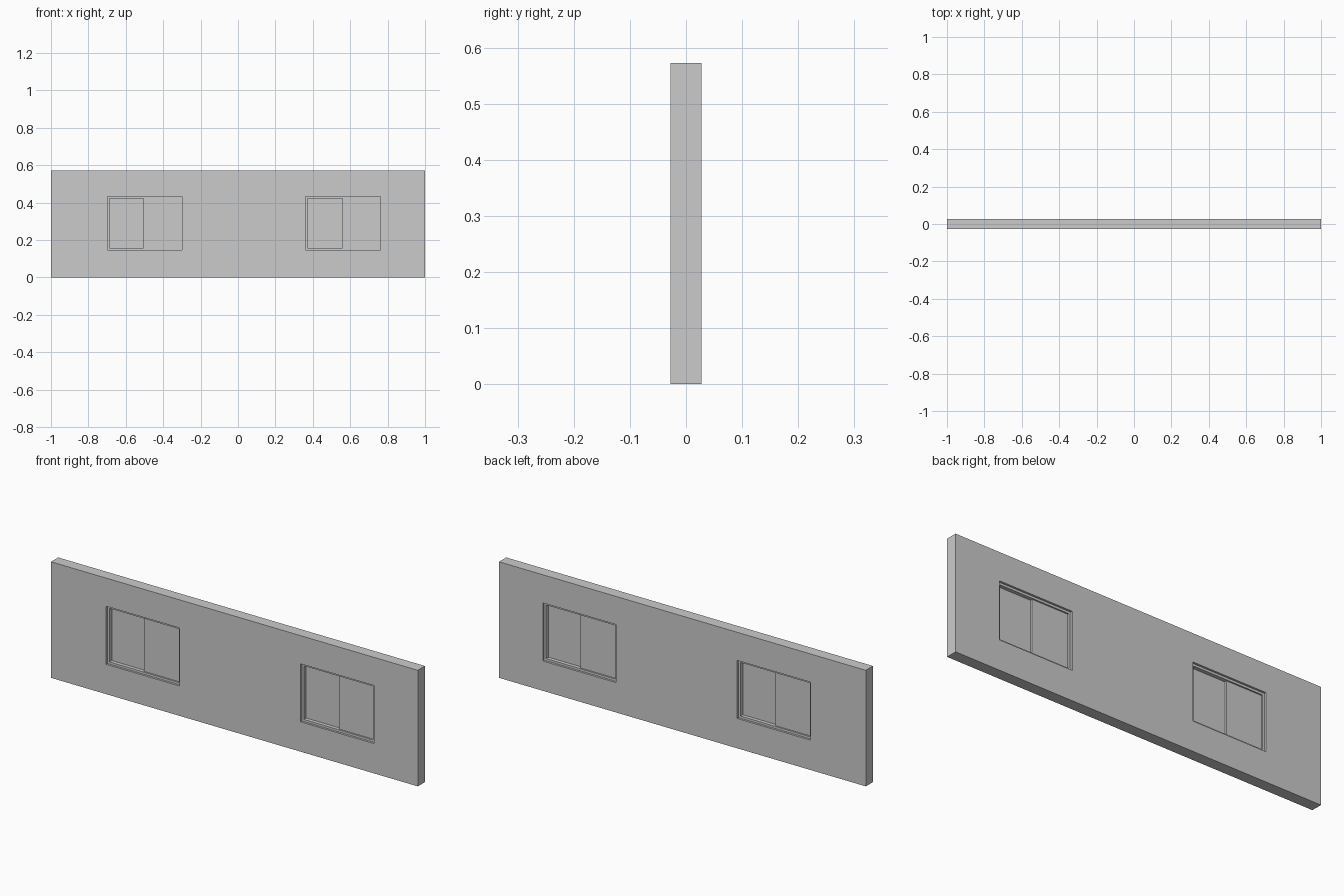
import bpy, bmesh

if "Cube" in bpy.data.objects:
    bpy.data.objects.remove(bpy.data.objects["Cube"])

WALL_Y, WALL_H = 0.028, 0.572
Z0, Z1 = 0.147, 0.433            # window opening heights
FRAME_W, FRAME_Y, PANE_Y = 0.011, 0.018, 0.011


def finish(name, bm):
    bmesh.ops.recalc_face_normals(bm, faces=bm.faces)
    me = bpy.data.meshes.new(name)
    bm.to_mesh(me)
    bm.free()
    ob = bpy.data.objects.new(name, me)
    bpy.context.collection.objects.link(ob)
    return ob


def box(name, x0, x1, y0, y1, z0, z1):
    bm = bmesh.new()
    bmesh.ops.create_cube(bm, size=1)
    for v in bm.verts:
        v.co.x = x1 if v.co.x > 0 else x0
        v.co.y = y1 if v.co.y > 0 else y0
        v.co.z = z1 if v.co.z > 0 else z0
    return finish(name, bm)


def ring(name, x0, x1, z0, z1, w, y):
    """Rectangular frame of bar width w, spanning -y to y."""
    bm = bmesh.new()
    loops = []
    for i in (0, w):
        pts = [(x0 + i, z0 + i), (x1 - i, z0 + i), (x1 - i, z1 - i), (x0 + i, z1 - i)]
        loops.append([bm.verts.new((px, -y, pz)) for px, pz in pts])
    a, b = loops
    faces = [bm.faces.new((a[k], a[(k + 1) % 4], b[(k + 1) % 4], b[k])) for k in range(4)]
    ext = bmesh.ops.extrude_face_region(bm, geom=faces, use_keep_orig=True)
    verts = [g for g in ext["geom"] if isinstance(g, bmesh.types.BMVert)]
    bmesh.ops.translate(bm, verts=verts, vec=(0, 2 * y, 0))
    return finish(name, bm)


# Wall slab
wall = box("wall", -1, 1, -WALL_Y, WALL_Y, 0, WALL_H)

# Each window: opening left, right, edge of front pane, edge of back pane
for side, x0, x1, front_edge, back_edge in (
        ("left", -0.699, -0.299, -0.506, -0.497),
        ("right", 0.361, 0.761, 0.559, 0.567)):
    # Opening through the wall
    cutter = box(side + "_opening_cutter", x0, x1, -0.1, 0.1, Z0, Z1)
    cutter.hide_render = True
    cutter.hide_viewport = True
    cutter.display_type = 'WIRE'
    cut = wall.modifiers.new(side + "_opening", 'BOOLEAN')
    cut.operation = 'DIFFERENCE'
    cut.solver = 'EXACT'
    cut.object = cutter
    # Recessed frame and two overlapping sliding panes
    ring(side + "_window_frame", x0, x1, Z0, Z1, FRAME_W, FRAME_Y)
    z0, z1 = Z0 + FRAME_W, Z1 - FRAME_W
    box(side + "_front_pane", front_edge, x1 - FRAME_W, -PANE_Y, 0, z0, z1)
    box(side + "_back_pane", x0 + FRAME_W, back_edge, 0, PANE_Y, z0, z1)
